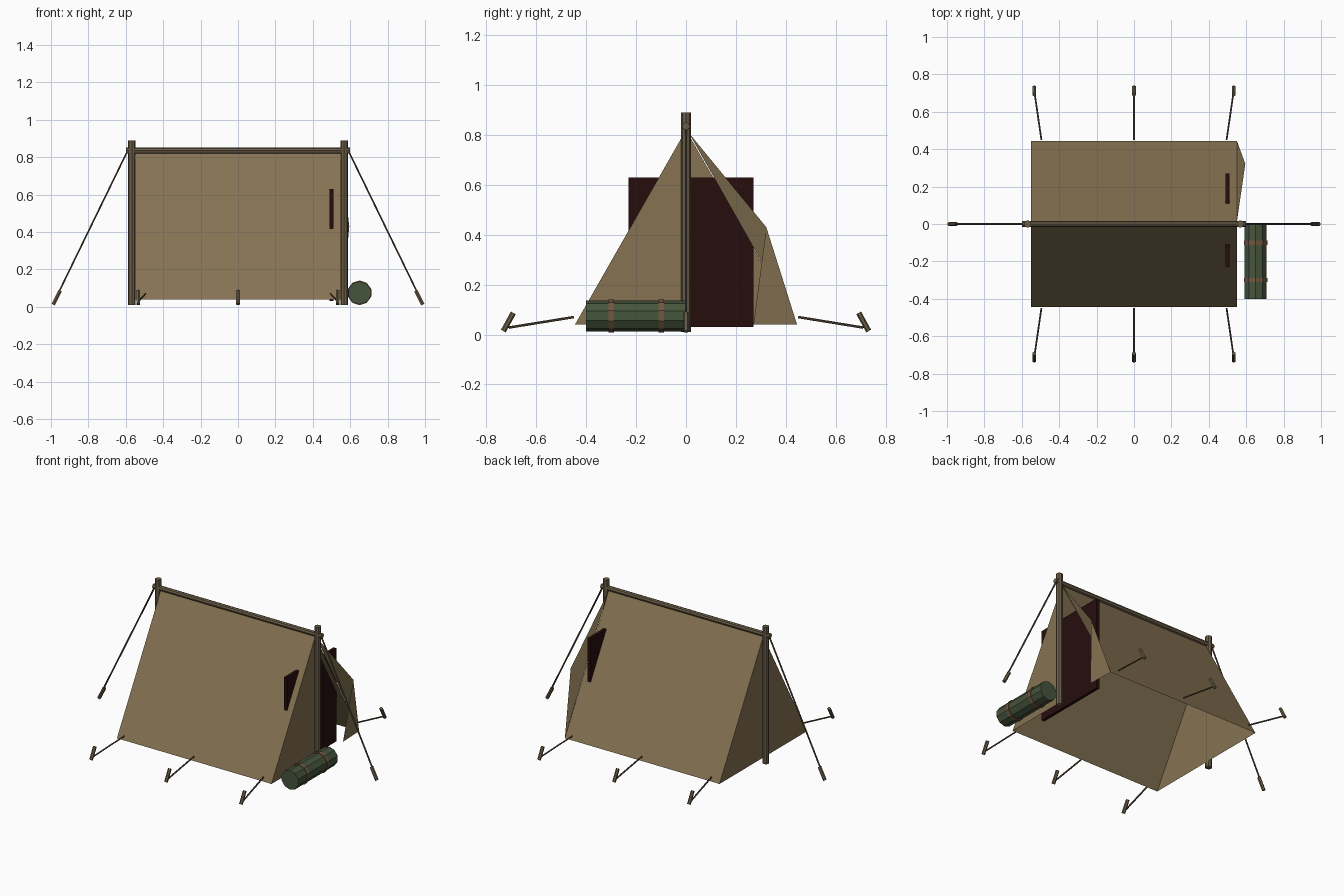
import bpy
import bmesh
from mathutils import Vector

if "Cube" in bpy.data.objects:
    bpy.data.objects.remove(bpy.data.objects["Cube"])


def material(name, rgb):
    m = bpy.data.materials.new(name)
    m.diffuse_color = (*rgb, 1)
    m.use_nodes = True
    m.node_tree.nodes["Principled BSDF"].inputs["Base Color"].default_value = m.diffuse_color
    return m


CANVAS = material("tan canvas", (0.235, 0.17, 0.085))
WOOD = material("brown wood", (0.145, 0.107, 0.062))
ROPE = material("dark rope", (0.115, 0.085, 0.05))
DARK = material("dark maroon", (0.02, 0.004, 0.004))
GREEN = material("blanket green", (0.06, 0.09, 0.045))
STRAP = material("strap leather", (0.17, 0.095, 0.05))


def mesh_object(name, verts, faces, mat):
    me = bpy.data.meshes.new(name)
    me.from_pydata(verts, [], faces)
    me.materials.append(mat)
    ob = bpy.data.objects.new(name, me)
    bpy.context.collection.objects.link(ob)
    return ob


def rod(name, a, b, radius, sides, mat):
    """Closed cylinder running from point a to point b."""
    a, b = Vector(a), Vector(b)
    bm = bmesh.new()
    bmesh.ops.create_cone(bm, cap_ends=True, segments=sides,
                          radius1=radius, radius2=radius, depth=(b - a).length)
    me = bpy.data.meshes.new(name)
    bm.to_mesh(me)
    bm.free()
    me.materials.append(mat)
    ob = bpy.data.objects.new(name, me)
    ob.rotation_mode = 'QUATERNION'
    ob.rotation_quaternion = Vector((0, 0, 1)).rotation_difference(b - a)
    ob.location = (a + b) / 2
    bpy.context.collection.objects.link(ob)
    return ob


# Canvas shell: two slopes, closed back, half-closed front, open underneath
L, W, Z0, Z1 = 0.55, 0.445, 0.04, 0.82
mesh_object("tent_canvas",
            [(-L, -W, Z0), (L, -W, Z0), (L, 0, Z1), (-L, 0, Z1),
             (L, W, Z0), (-L, W, Z0), (L, 0, Z0)],
            [(0, 1, 2, 3), (4, 5, 3, 2), (5, 0, 3), (1, 6, 2)], CANVAS)

# Door flap folded outward along the open side
mesh_object("door_flap",
            [(L, 0.01, 0.81), (0.595, 0.322, 0.43), (L, W, Z0), (0.558, 0.27, Z0)],
            [(0, 2, 1), (1, 2, 3)], CANVAS)

# Dark panel just inside the doorway
x0, x1, y0, y1, z0, z1 = 0.49, 0.51, -0.23, 0.27, 0.03, 0.63
mesh_object("dark_interior",
            [(x, y, z) for x in (x0, x1) for y in (y0, y1) for z in (z0, z1)],
            [(0, 1, 3, 2), (4, 6, 7, 5), (0, 4, 5, 1),
             (2, 3, 7, 6), (0, 2, 6, 4), (1, 5, 7, 3)], DARK)

# Wooden frame
rod("ridge_beam", (-0.6, 0, 0.835), (0.6, 0, 0.835), 0.016, 8, WOOD)
for s, side in ((-1, "back"), (1, "front")):
    rod(side + "_pole", (s * 0.568, 0, 0.01), (s * 0.568, 0, 0.89), 0.02, 8, WOOD)
    # End guy line and its peg
    rod(side + "_guy_line", (s * 0.585, 0, 0.845), (s * 0.972, 0, 0.05), 0.005, 6, ROPE)
    rod(side + "_peg", (s * 0.95, 0, 0.087), (s * 0.988, 0, 0.012), 0.011, 6, WOOD)

# Side guy lines and pegs
for s in (-1, 1):
    for i in (-1, 0, 1):
        rod("side_guy_line", (i * 0.495, s * 0.45, 0.07), (i * 0.533, s * 0.71, 0.028),
            0.005, 6, ROPE)
        rod("side_peg", (i * 0.533, s * 0.692, 0.087), (i * 0.533, s * 0.732, 0.014),
            0.011, 6, WOOD)

# Bedroll with two straps beside the door
rod("bedroll", (0.65, -0.4, 0.075), (0.65, 0, 0.075), 0.062, 10, GREEN)
for y in (-0.3, -0.1):
    rod("bedroll_strap", (0.65, y - 0.011, 0.075), (0.65, y + 0.011, 0.075), 0.066, 10, STRAP)
